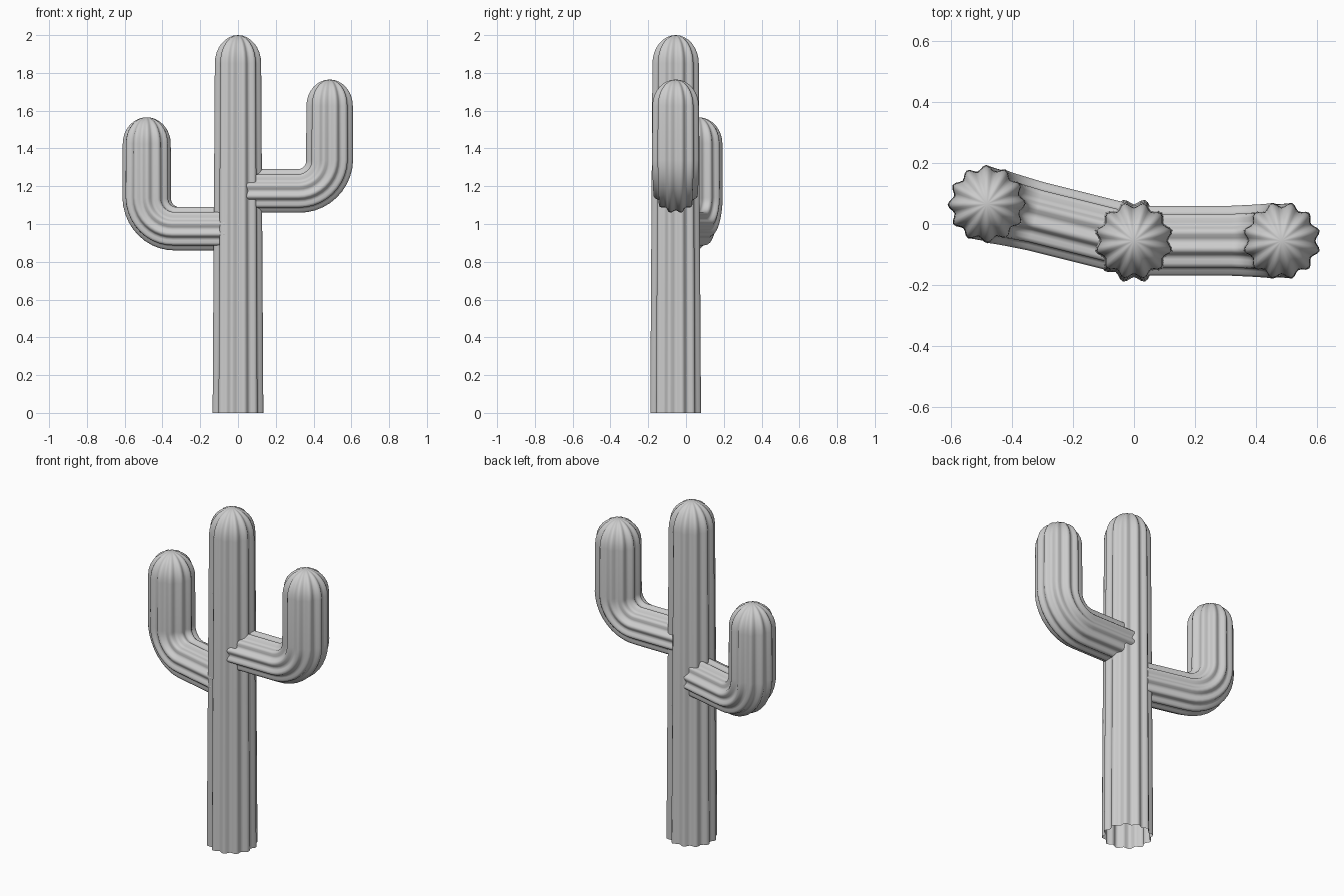
import bpy, bmesh, math
from mathutils import Vector

if "Cube" in bpy.data.objects:
    bpy.data.objects.remove(bpy.data.objects["Cube"])

RIBS, SEG = 12, 72
CENTRE_Y = -0.055


def ribbed_sweep(name, stations):
    """Loft a ribbed section along stations (centre, axis_u, axis_v, radius); close the last with a pole."""
    bm = bmesh.new()
    rings = []
    for c, u, v, r in stations[:-1]:
        ring = []
        for i in range(SEG):
            a = 2 * math.pi * i / SEG
            w = 0.5 + 0.5 * math.cos(RIBS * (a - math.radians(15)))
            rr = r * (0.86 + 0.14 * w)
            ring.append(bm.verts.new(c + u * rr * math.cos(a) + v * rr * math.sin(a)))
        rings.append(ring)
    for A, B in zip(rings, rings[1:]):
        for i in range(SEG):
            j = (i + 1) % SEG
            bm.faces.new((A[i], A[j], B[j], B[i]))
    pole = bm.verts.new(stations[-1][0])
    for i in range(SEG):
        bm.faces.new((rings[-1][i], rings[-1][(i + 1) % SEG], pole))
    bmesh.ops.recalc_face_normals(bm, faces=bm.faces[:])
    me = bpy.data.meshes.new(name)
    bm.to_mesh(me)
    bm.free()
    for p in me.polygons:
        p.use_smooth = True
    ob = bpy.data.objects.new(name, me)
    bpy.context.collection.objects.link(ob)
    return ob


def dome(base, u, v, r, h, n=8):
    """Rounded tip stations rising along z."""
    return [(base + Vector((0, 0, h * math.sin(t))), u, v, r * math.cos(t))
            for t in (math.pi / 2 * k / n for k in range(1, n + 1))]


def arm(name, angle, z, reach, tip, bend=0.165):
    out = Vector((math.cos(angle), math.sin(angle), 0))
    up = Vector((0, 0, 1))
    side = up.cross(out)
    origin = Vector((0, CENTRE_Y, z))
    r0, r1, h = 0.119, 0.129, 0.14
    # horizontal stub, starting inside the trunk
    st = [(origin + out * d, -up, side, r0) for d in (0.045, reach - bend)]
    # elbow
    for k in range(1, 11):
        t = math.pi / 2 * k / 10
        c = origin + out * (reach - bend + bend * math.sin(t)) + up * bend * (1 - math.cos(t))
        u = out * math.sin(t) - up * math.cos(t)
        st.append((c, u, side, r0 + (r1 - r0) * k / 10))
    # upright and rounded tip
    base = origin + out * reach + up * (tip - h - z)
    st.append((base, out, side, r1 * 0.985))
    st += dome(base, out, side, r1 * 0.985, h)
    return ribbed_sweep(name, st)


# trunk, slightly tapered, open at the bottom
X, Y = Vector((1, 0, 0)), Vector((0, 1, 0))
top = Vector((0, CENTRE_Y, 1.85))
trunk = [(Vector((0, CENTRE_Y, 0)), X, Y, 0.139),
         (Vector((0, CENTRE_Y, 0.95)), X, Y, 0.133),
         (top, X, Y, 0.127)]
ribbed_sweep("trunk", trunk + dome(top, X, Y, 0.127, 0.15))

# arms
arm("right_arm", 0.0, 1.175, 0.485, 1.765)
arm("left_arm", math.pi - math.radians(14), 0.975, 0.498, 1.565)
